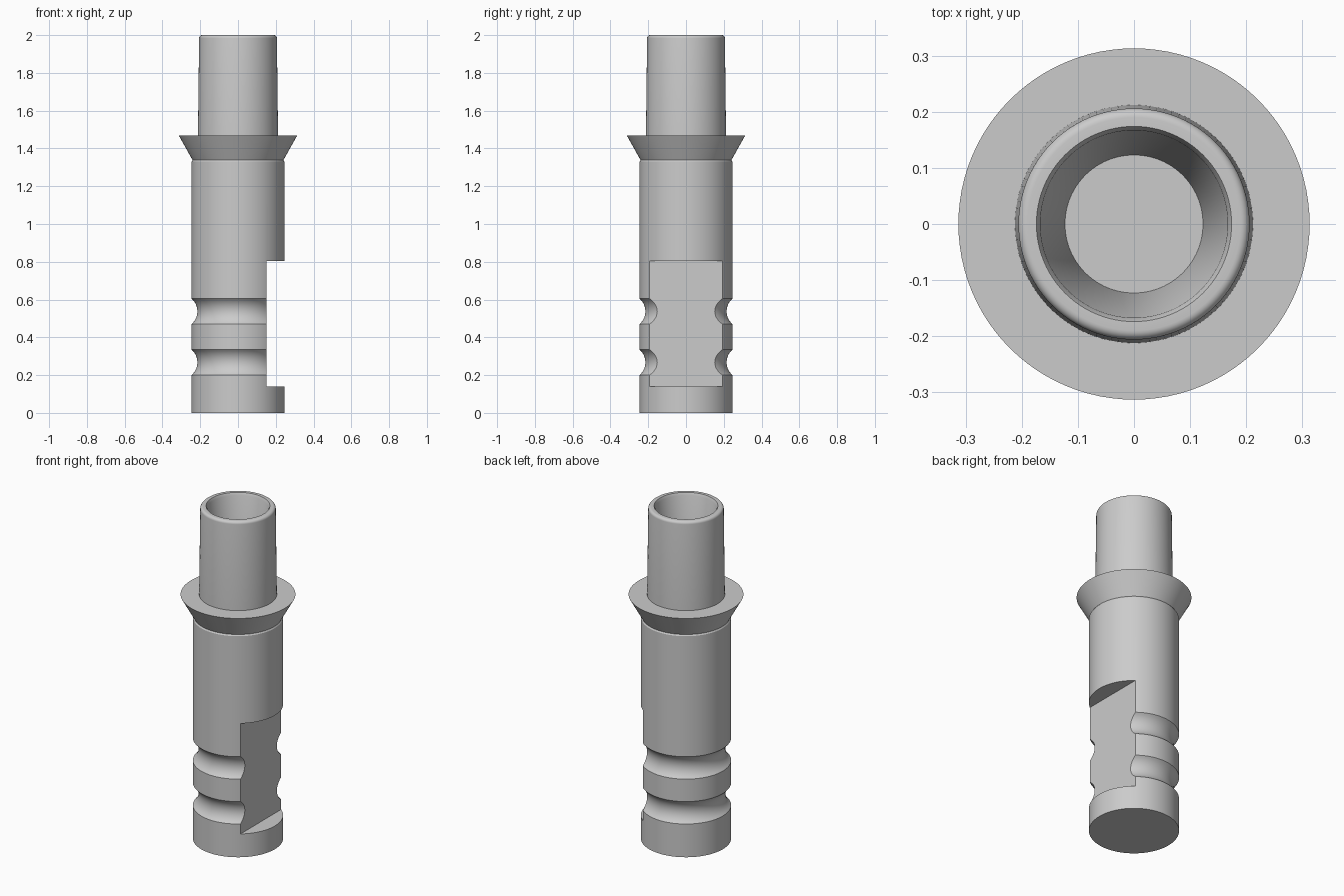
import bpy, bmesh, math
from mathutils import Matrix

cube = bpy.data.objects.get("Cube")
if cube:
    bpy.data.objects.remove(cube, do_unlink=True)

metal = bpy.data.materials.new("satin grey metal")
metal.use_nodes = True
grey = (0.6, 0.6, 0.6, 1.0)
metal.diffuse_color = grey
metal.node_tree.nodes["Principled BSDF"].inputs["Base Color"].default_value = grey


def link(name, bm):
    bmesh.ops.recalc_face_normals(bm, faces=bm.faces[:])
    mesh = bpy.data.meshes.new(name)
    bm.to_mesh(mesh)
    bm.free()
    obj = bpy.data.objects.new(name, mesh)
    bpy.context.collection.objects.link(obj)
    mesh.materials.append(metal)
    return obj


def lathe(name, profile, closed=False, steps=96):
    """Revolve (radius, height) points about the z axis."""
    bm = bmesh.new()
    verts = [bm.verts.new((r, 0, z)) for r, z in profile]
    pairs = list(zip(verts, verts[1:]))
    if closed:
        pairs.append((verts[-1], verts[0]))
    edges = [bm.edges.new(p) for p in pairs]
    bmesh.ops.spin(bm, geom=verts + edges, cent=(0, 0, 0), axis=(0, 0, 1),
                   angle=math.tau, steps=steps)
    bmesh.ops.remove_doubles(bm, verts=bm.verts[:], dist=0.0001)
    return link(name, bm)


def smooth(obj):
    bpy.ops.object.select_all(action="DESELECT")
    obj.select_set(True)
    bpy.context.view_layer.objects.active = obj
    bpy.ops.object.shade_smooth_by_angle(angle=math.radians(30))


R = 0.246        # body radius
DEPTH = 0.031    # groove depth


def groove(low, high, count=12):
    """Concave arc from low to high on the body wall."""
    half = (high - low) / 2
    arc_r = (half ** 2 + DEPTH ** 2) / (2 * DEPTH)
    sweep = math.asin(half / arc_r)
    points = []
    for i in range(count + 1):
        a = sweep * (2 * i / count - 1)
        points.append((R - DEPTH + arc_r * (1 - math.cos(a)),
                       (low + high) / 2 + arc_r * math.sin(a)))
    return points


# Lower body with two ring grooves
body = lathe("body", [(0, 0), (R, 0)] + groove(0.2, 0.335) + groove(0.47, 0.605)
             + [(R, 1.33), (R - 0.005, 1.338), (0, 1.338)])

# Flat cut into the side of the body
bm = bmesh.new()
bmesh.ops.create_cube(bm, size=1, matrix=Matrix.Translation((0.352, 0, 0.4725))
                      @ Matrix.Diagonal((0.4, 0.8, 0.665, 1)))
cutter = link("flat_cutter", bm)
cutter.hide_render = True
cut = body.modifiers.new("flat", "BOOLEAN")
cut.operation = "DIFFERENCE"
cut.solver = "EXACT"
cut.object = cutter
bpy.context.view_layer.objects.active = body
bpy.ops.object.modifier_apply(modifier=cut.name)
bpy.data.objects.remove(cutter, do_unlink=True)

# Flared collar
collar = lathe("collar", [(0.18, 1.337), (0.24, 1.337), (0.313, 1.468), (0.18, 1.468)],
               closed=True)

# Hollow neck with rounded rim and tapering bore
rim = [(0.19 + 0.016 * math.cos(a), 1.984 + 0.016 * math.sin(a))
       for a in (i * math.pi / 12 for i in range(7))]
neck = lathe("neck", [(0, 1.345), (0.212, 1.345), (0.212, 1.468)] + rim
             + [(0.174, 2.0), (0.167, 1.985), (0.123, 1.4), (0, 1.4)])

for part in (body, collar, neck):
    smooth(part)
